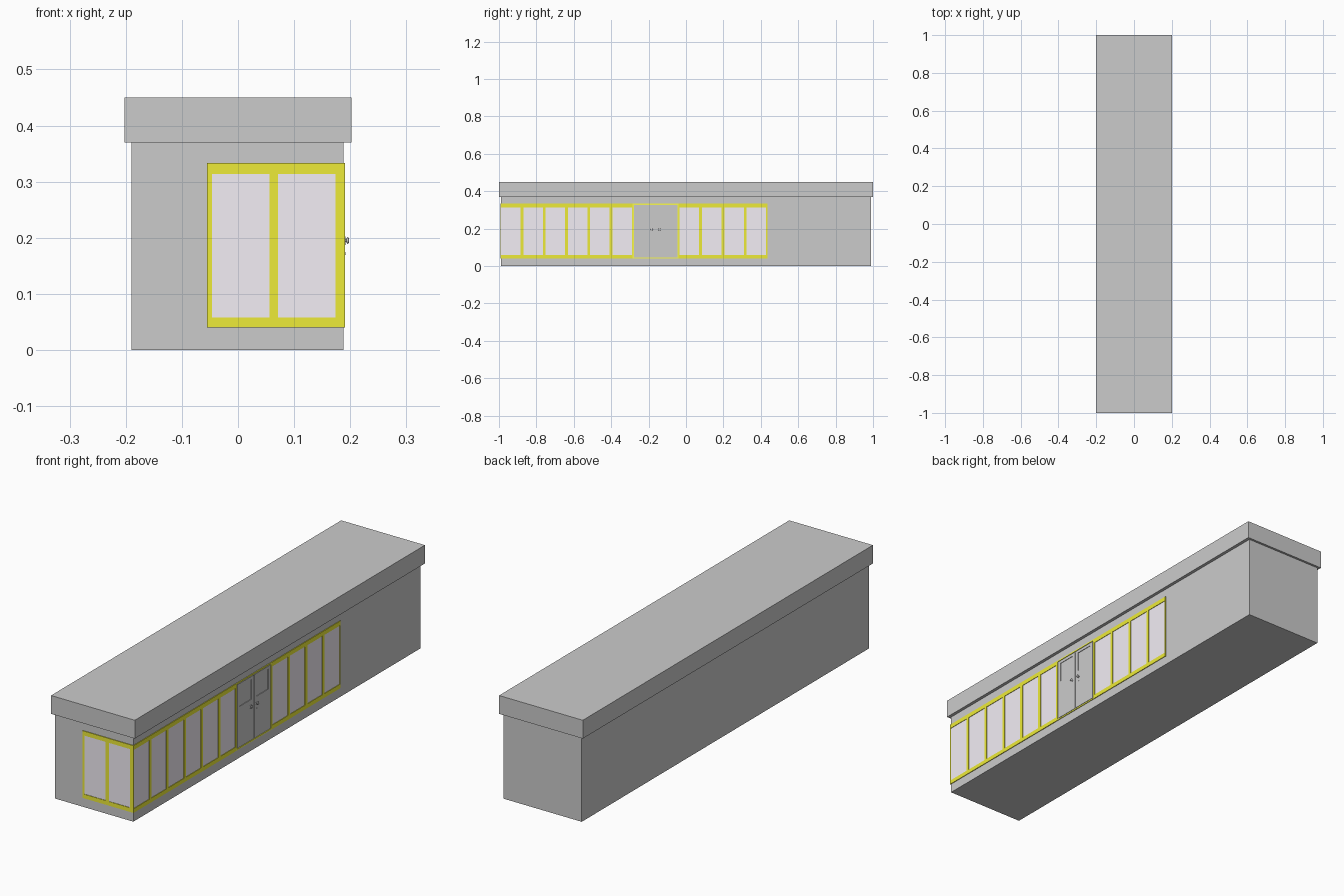
import bpy, bmesh
from math import pi
from mathutils import Vector, Matrix

if "Cube" in bpy.data.objects:
    bpy.data.objects.remove(bpy.data.objects["Cube"])


def material(name, rgb):
    m = bpy.data.materials.new(name)
    m.diffuse_color = (*rgb, 1)
    m.use_nodes = True
    m.node_tree.nodes["Principled BSDF"].inputs["Base Color"].default_value = m.diffuse_color
    return m


YELLOW = material("yellow_paint", (0.85, 0.83, 0.04))
BRIGHT = material("bright_yellow_paint", (0.95, 0.95, 0.08))
GLASS = material("lilac_glass", (0.9, 0.86, 0.92))

WALL_X, WALL_Y = 0.188, -0.99
# Each wall maps (u along the wall, d outwards, z up) to world space
WALLS = {
    "side": lambda u, d, z: Vector((WALL_X + d, u, z)),
    "front": lambda u, d, z: Vector((u, WALL_Y - d, z)),
}


def finish(name, bm, mat=None):
    bmesh.ops.recalc_face_normals(bm, faces=bm.faces[:])
    me = bpy.data.meshes.new(name)
    bm.to_mesh(me)
    bm.free()
    ob = bpy.data.objects.new(name, me)
    bpy.context.collection.objects.link(ob)
    if mat:
        me.materials.append(mat)
    return ob


def box(name, lo, hi, mat=None):
    lo, hi = Vector(lo), Vector(hi)
    bm = bmesh.new()
    bmesh.ops.create_cube(bm, size=1)
    bmesh.ops.scale(bm, vec=hi - lo, verts=bm.verts)
    bmesh.ops.translate(bm, vec=(lo + hi) / 2, verts=bm.verts)
    return finish(name, bm, mat)


def panel(name, wall, us, zs, d0, d1, mat=None, holes=True):
    """Slab on a wall, gridded by us and zs; odd-odd cells are openings."""
    place = WALLS[wall]
    bm = bmesh.new()
    v = [[bm.verts.new(place(u, d0, z)) for z in zs] for u in us]
    for i in range(len(us) - 1):
        for j in range(len(zs) - 1):
            if not (holes and i % 2 and j % 2):
                bm.faces.new((v[i][j], v[i + 1][j], v[i + 1][j + 1], v[i][j + 1]))
    ext = bmesh.ops.extrude_face_region(bm, geom=bm.faces[:], use_keep_orig=True)
    moved = [g for g in ext["geom"] if isinstance(g, bmesh.types.BMVert)]
    bmesh.ops.translate(bm, vec=place(0, d1, 0) - place(0, d0, 0), verts=moved)
    return finish(name, bm, mat)


def window_run(name, wall, u0, u1, n, first, bar, last):
    """Row of n glazed openings in a yellow frame."""
    pane = (u1 - u0 - first - last - bar * (n - 1)) / n
    us, u = [u0], u0 + first
    for _ in range(n):
        us += [u, u + pane]
        u += pane + bar
    us.append(u1)
    zs = [0.04, 0.058, 0.314, 0.333]
    panel(name + "_frame", wall, us, zs, -0.002, 0.003, YELLOW)
    for k in range(n):
        panel(f"{name}_pane_{k + 1}", wall, us[2 * k + 1:2 * k + 3], zs[1:3],
              -0.002, 0.0008, GLASS, holes=False)


# Building body and overhanging flat roof
box("body", (-0.19, -0.99, 0), (WALL_X, 0.99, 0.372))
box("roof", (-0.202, -1, 0.37), (0.202, 1, 0.45))

# Glazing: corner window on the front, long runs either side of the door
window_run("front_window", "front", -0.055, 0.186, 2, 0.009, 0.015, 0.012)
window_run("side_window_near", "side", -0.993, -0.285, 6, 0.005, 0.015, 0.005)
window_run("side_window_far", "side", -0.04, 0.435, 4, 0.006, 0.015, 0.006)

# Door surround
panel("door_frame", "side", [-0.285, -0.279, -0.046, -0.04],
      [0.04, 0.046, 0.327, 0.333], -0.002, 0.003, BRIGHT)

# Double door leaves with recessed upper lights, knobs and keyholes
MID = -0.1625
for side, s in (("left", -1), ("right", 1)):
    us = sorted(MID + s * a for a in (0.003, 0.017, 0.099, 0.113))
    panel(f"door_leaf_{side}", "side", us, [0.048, 0.225, 0.312, 0.325], -0.002, 0.0025)

    for part, z, r, depth in (("rose", 0.195, 0.0075, 0.004), ("stem", 0.195, 0.003, 0.008),
                              ("keyhole", 0.172, 0.0025, 0.0035)):
        bm = bmesh.new()
        bmesh.ops.create_cone(
            bm, cap_ends=True, segments=12, radius1=r, radius2=r, depth=depth,
            matrix=Matrix.Translation((WALL_X + depth / 2, MID + s * 0.021, z))
            @ Matrix.Rotation(pi / 2, 4, "Y"))
        finish(f"door_{part}_{side}", bm)

    bm = bmesh.new()
    bmesh.ops.create_uvsphere(
        bm, u_segments=12, v_segments=8, radius=0.006,
        matrix=Matrix.Translation((WALL_X + 0.0075, MID + s * 0.021, 0.195))
        @ Matrix.Diagonal((0.45, 1, 1, 1)))
    knob = finish(f"door_knob_{side}", bm)
    for p in knob.data.polygons:
        p.use_smooth = True
